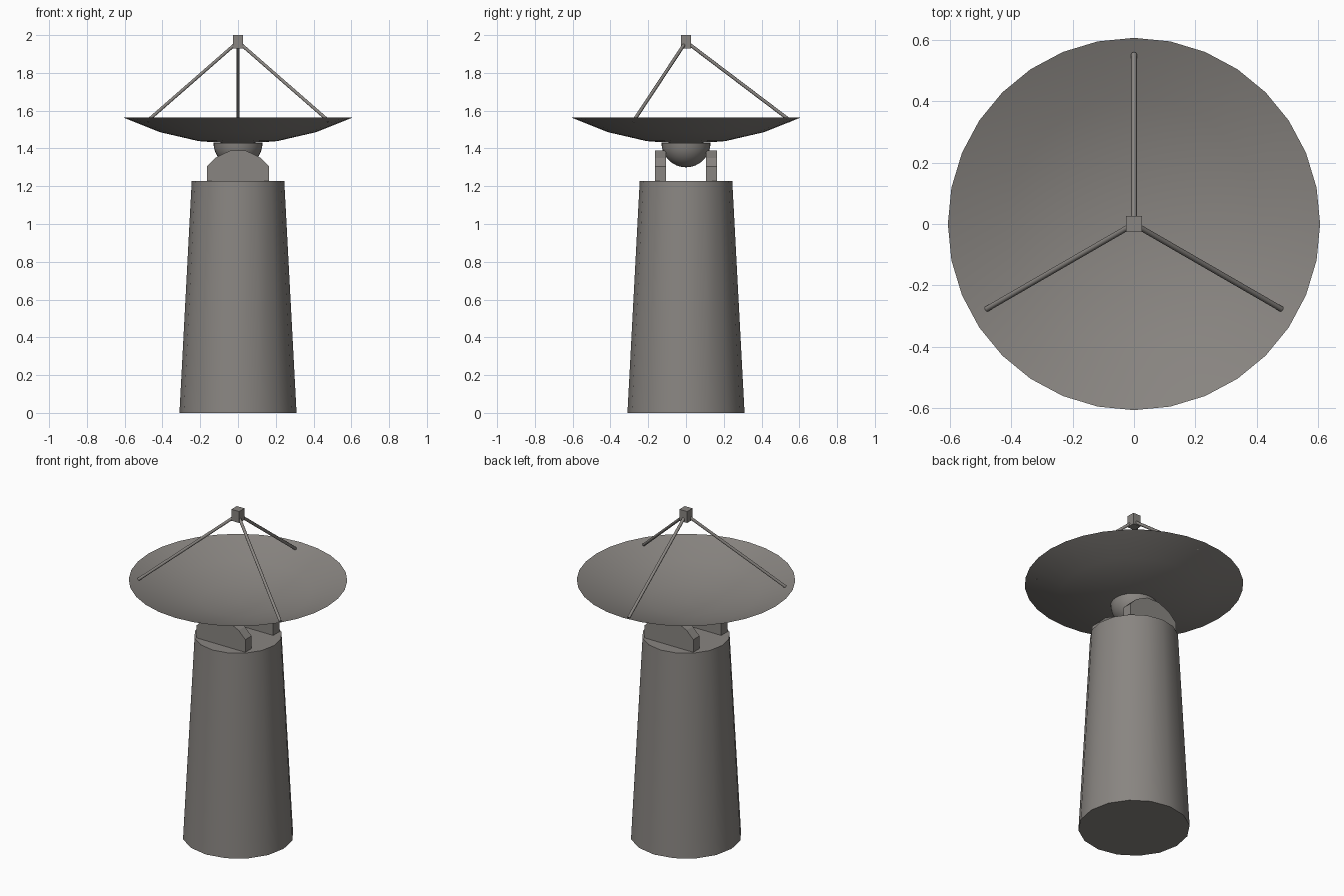
import bpy, bmesh, math
from mathutils import Vector

if "Cube" in bpy.data.objects:
    bpy.data.objects.remove(bpy.data.objects["Cube"])

grey = bpy.data.materials.new("warm grey metal")
grey.diffuse_color = (0.25, 0.235, 0.22, 1)
grey.use_nodes = True
grey.node_tree.nodes["Principled BSDF"].inputs["Base Color"].default_value = grey.diffuse_color


def make(name, bm, smooth=None):
    bmesh.ops.recalc_face_normals(bm, faces=bm.faces)
    me = bpy.data.meshes.new(name)
    bm.to_mesh(me)
    bm.free()
    me.materials.append(grey)
    ob = bpy.data.objects.new(name, me)
    bpy.context.collection.objects.link(ob)
    if smooth is not None:
        bpy.ops.object.select_all(action='DESELECT')
        ob.select_set(True)
        bpy.context.view_layer.objects.active = ob
        bpy.ops.object.shade_smooth_by_angle(angle=math.radians(smooth))
    return ob


def lathe(name, profile, sides, smooth):
    """Spin (radius, z) points about z; radius 0 gives a pole."""
    bm = bmesh.new()
    vs = [bm.verts.new((r, 0, z)) for r, z in profile]
    es = [bm.edges.new(p) for p in zip(vs, vs[1:])]
    bmesh.ops.spin(bm, geom=vs + es, cent=(0, 0, 0), axis=(0, 0, 1),
                   angle=math.tau, steps=sides, use_merge=True)
    bmesh.ops.remove_doubles(bm, verts=bm.verts, dist=1e-4)
    return make(name, bm, smooth)


# tapered pedestal
lathe("pedestal", [(0, 0), (0.31, 0), (0.245, 1.228), (0, 1.228)], 16, 40)

# shallow spherical dish
R, A = 1.38, math.radians(26.1)
lathe("dish", [(R * math.sin(A * i / 3), 1.423 + R * (1 - math.cos(A * i / 3)))
               for i in range(4)], 32, 40)

# half-ball pivot below the dish
lathe("pivot_ball", [(0.13 * math.sin(math.pi / 2 * i / 8),
                      1.43 - 0.13 * math.cos(math.pi / 2 * i / 8))
                     for i in range(9)], 32, 40)

# pair of yoke brackets
half = [(0.165, 1.225), (0.165, 1.305), (0.12, 1.35), (0.043, 1.388)]
outline = half + [(-x, z) for x, z in reversed(half)]
for name, y in (("front_bracket", -0.165), ("back_bracket", 0.105)):
    bm = bmesh.new()
    f = bm.faces.new([bm.verts.new((x, y, z)) for x, z in outline])
    ext = bmesh.ops.extrude_face_region(bm, geom=[f], use_keep_orig=True)
    bmesh.ops.translate(bm, vec=(0, 0.06, 0),
                        verts=[v for v in ext["geom"] if isinstance(v, bmesh.types.BMVert)])
    make(name, bm)

# receiver box
bm = bmesh.new()
bmesh.ops.create_cube(bm, size=1)
bmesh.ops.scale(bm, vec=(0.052, 0.052, 0.07), verts=bm.verts)
bmesh.ops.translate(bm, vec=(0, 0, 1.965), verts=bm.verts)
make("receiver", bm)

# three struts from dish to receiver
for i in range(3):
    a = math.radians(90 + 120 * i)
    foot = Vector((0.555 * math.cos(a), 0.555 * math.sin(a), 1.545))
    d = Vector((0, 0, 1.965)) - foot
    bm = bmesh.new()
    bmesh.ops.create_cone(bm, cap_ends=True, segments=8, radius1=0.009,
                          radius2=0.009, depth=d.length)
    ob = make(f"strut_{i + 1}", bm, 50)
    ob.location = foot + d / 2
    ob.rotation_euler = d.to_track_quat('Z', 'Y').to_euler()
